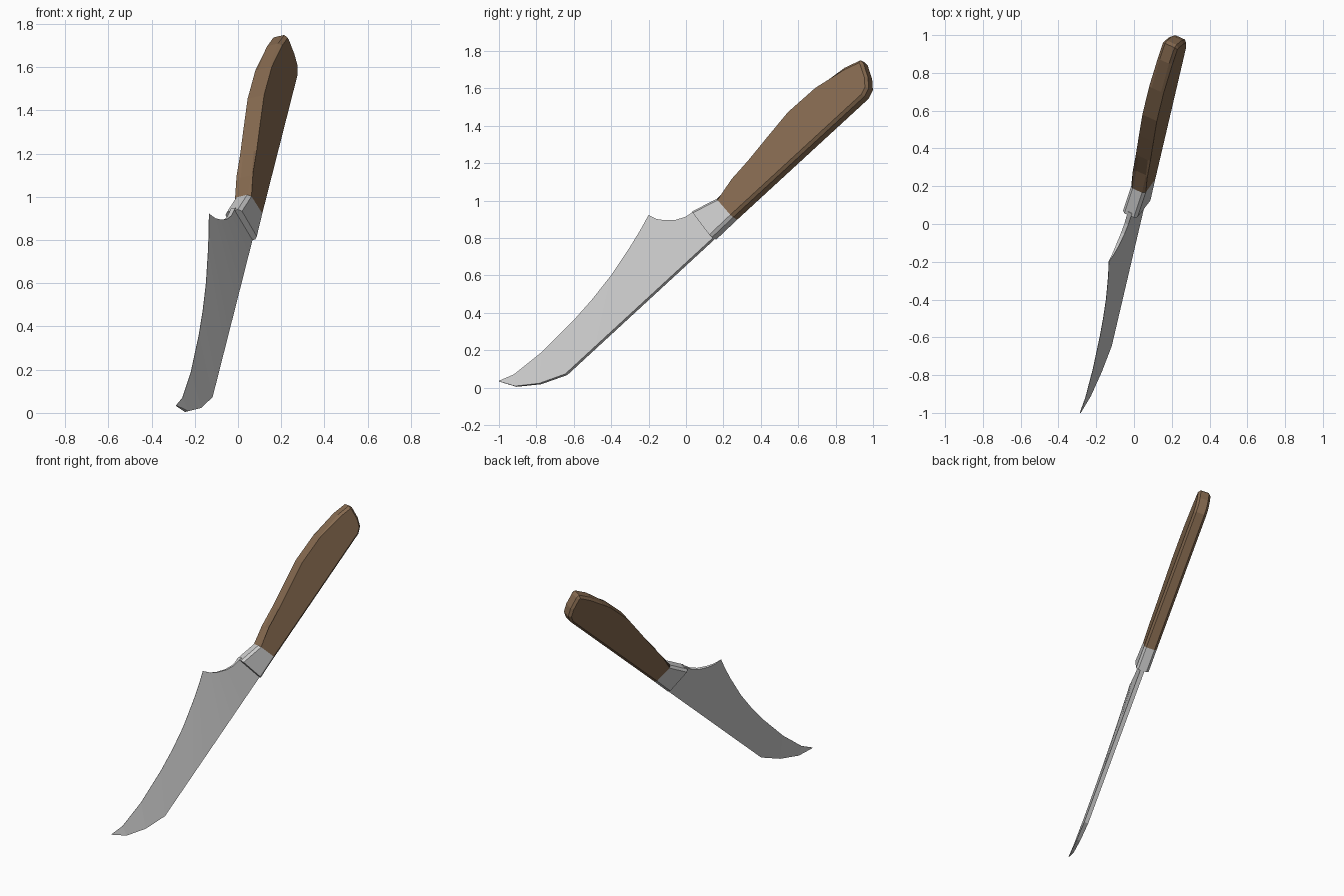
import bpy, bmesh
from mathutils import Vector

if "Cube" in bpy.data.objects:
    bpy.data.objects.remove(bpy.data.objects["Cube"])

# The knife lies in a tilted plane x = 0.178 + 0.455y - 0.24z
N = Vector((1, -0.455, 0.24)).normalized()

def place(y, z, off):
    return Vector((0.178 + 0.455 * y - 0.24 * z, y, z)) + N * off

def finish(bm, name, mat=None):
    bmesh.ops.remove_doubles(bm, verts=bm.verts, dist=0.0005)
    bmesh.ops.recalc_face_normals(bm, faces=bm.faces)
    me = bpy.data.meshes.new(name)
    bm.to_mesh(me)
    bm.free()
    ob = bpy.data.objects.new(name, me)
    bpy.context.collection.objects.link(ob)
    if mat:
        me.materials.append(mat)
    return ob

def slab(name, outline, half, bevel, plain, mat=None):
    """Extruded outline; rim edges chamfered except those starting at 'plain' indices."""
    bm = bmesh.new()
    rings = [[bm.verts.new(place(y, z, s * half)) for y, z in outline] for s in (-1, 1)]
    n = len(outline)
    for r in rings:
        bm.faces.new(r)
    for i in range(n):
        j = (i + 1) % n
        bm.faces.new((rings[0][i], rings[0][j], rings[1][j], rings[1][i]))
    rim = [bm.edges.get((r[i], r[(i + 1) % n])) for r in rings for i in range(n) if i not in plain]
    bmesh.ops.bevel(bm, geom=rim, offset=bevel, segments=1, affect='EDGES')
    return finish(bm, name, mat)

wood = bpy.data.materials.new("wood")
wood.diffuse_color = (0.24, 0.145, 0.08, 1)
wood.use_nodes = True
wood.node_tree.nodes["Principled BSDF"].inputs["Base Color"].default_value = wood.diffuse_color

# Handle: swelling back, straight underside, rounded butt
handle = [(0.177, 1.004), (0.27, 1.095), (0.35, 1.205), (0.452, 1.33), (0.562, 1.463),
          (0.71, 1.594), (0.86, 1.704), (0.945, 1.744), (0.96, 1.728), (0.984, 1.655),
          (0.988, 1.596), (0.966, 1.551), (0.263, 0.904)]
slab("handle", handle, 0.043, 0.015, {12}, wood)

# Metal bolster between handle and blade
bolster = [(0.045, 0.936), (0.177, 1.004), (0.263, 0.904), (0.15, 0.797)]
slab("bolster", bolster, 0.043, 0.015, {1, 3})

# Blade: thick spine lofted to the sharp edge and the finger notch
edge = [(-1, 0.036, .001), (-0.92, 0.07, .001), (-0.77, 0.19, .001), (-0.6, 0.36, .001),
        (-0.5, 0.473, .001), (-0.4, 0.60, .001), (-0.3, 0.75, .001), (-0.245, 0.84, .001),
        (-0.2, 0.922, .001), (-0.155, 0.90, .005), (-0.11, 0.893, .008),
        (-0.05, 0.895, .010), (0, 0.91, .011), (0.06, 0.948, .012)]
spine = [(-0.998, 0.032, .003), (-0.91, 0.006, .009), (-0.78, 0.02, .012), (-0.64, 0.07, .014)]
steps = len(edge) - len(spine)
for k in range(1, steps + 1):
    t = k / steps
    spine.append((-0.64 + 0.80 * t, 0.07 + 0.737 * t, .014))

bm = bmesh.new()
loops = []
for (ey, ez, eh), (sy, sz, sh) in zip(edge, spine):
    loops.append([bm.verts.new(place(*p)) for p in
                  ((ey, ez, eh), (sy, sz, sh), (sy, sz, -sh), (ey, ez, -eh))])
for a, b in zip(loops, loops[1:]):
    for i in range(4):
        j = (i + 1) % 4
        bm.faces.new((a[i], a[j], b[j], b[i]))
bm.faces.new(loops[0])
bm.faces.new(loops[-1])
finish(bm, "blade")
